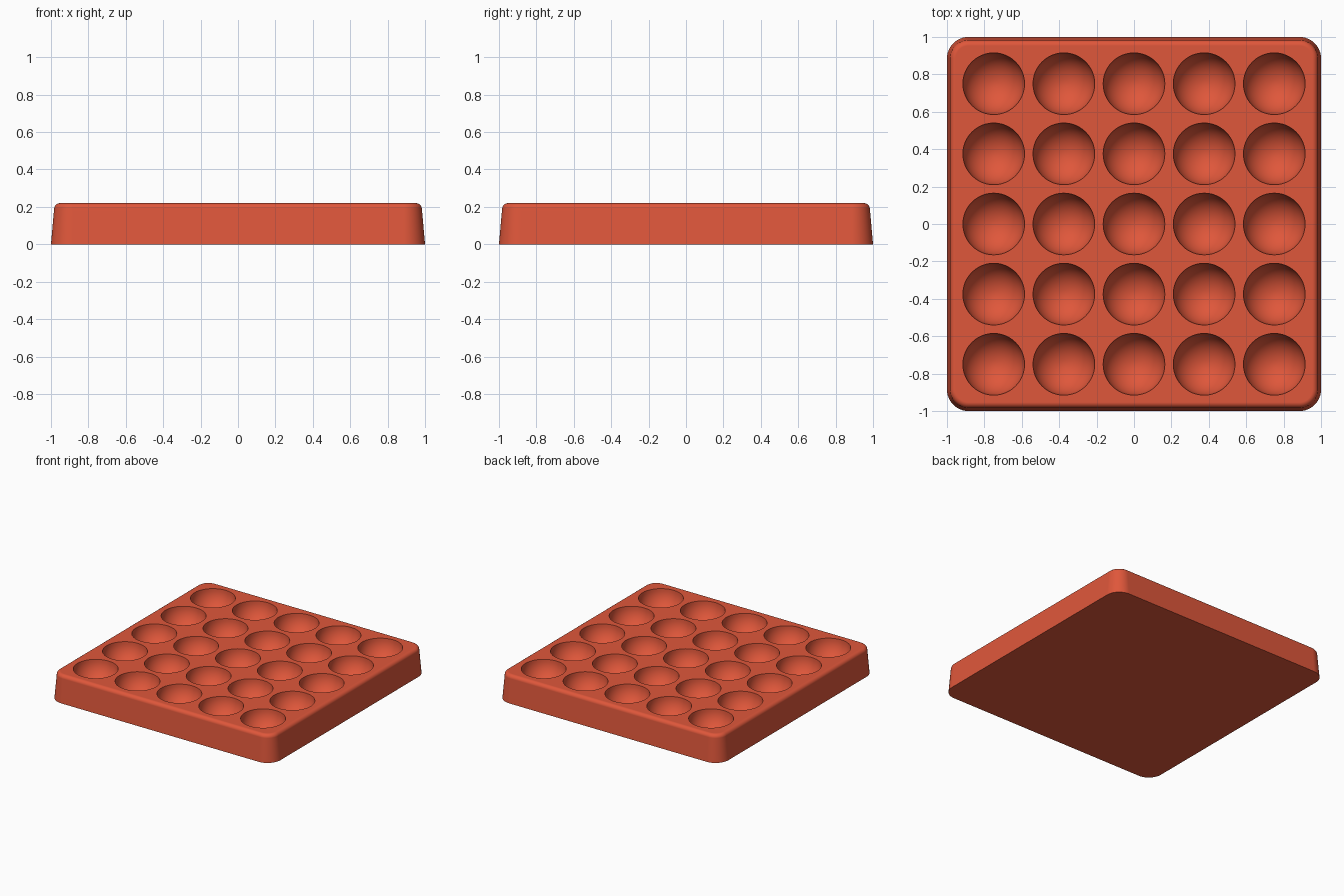
import bpy
import bmesh
import math
from mathutils import Matrix

cube = bpy.data.objects.get("Cube")
if cube:
    bpy.data.objects.remove(cube, do_unlink=True)

HEIGHT = 0.22
FILLET = 0.03
CORNER = 0.885      # centre of each rounded corner
PITCH = 0.375       # spacing of the cups
CUP_RADIUS = 0.165

# Material
terracotta = bpy.data.materials.new("terracotta red")
terracotta.use_nodes = True
colour = (0.74, 0.095, 0.043, 1.0)
terracotta.diffuse_color = colour
terracotta.node_tree.nodes["Principled BSDF"].inputs["Base Color"].default_value = colour


def make_object(name, bm):
    bmesh.ops.recalc_face_normals(bm, faces=bm.faces)
    mesh = bpy.data.meshes.new(name)
    bm.to_mesh(mesh)
    bm.free()
    mesh.materials.append(terracotta)
    obj = bpy.data.objects.new(name, mesh)
    bpy.context.collection.objects.link(obj)
    return obj


def rounded_square(bm, half, z, steps=12):
    radius = half - CORNER
    ring = []
    for corner, (sx, sy) in enumerate([(1, 1), (-1, 1), (-1, -1), (1, -1)]):
        for i in range(steps + 1):
            a = math.pi / 2 * (corner + i / steps)
            ring.append(bm.verts.new((sx * CORNER + radius * math.cos(a),
                                      sy * CORNER + radius * math.sin(a), z)))
    return ring


# Tray body: drafted sides with a rounded top edge
profile = [(1.0, 0.0)]
for i in range(7):
    a = math.radians(5 + 85 * i / 6)
    profile.append((0.953 + FILLET * math.cos(a), HEIGHT - FILLET + FILLET * math.sin(a)))
bm = bmesh.new()
rings = [rounded_square(bm, half, z) for half, z in profile]
for low, high in zip(rings, rings[1:]):
    for i in range(len(low)):
        j = (i + 1) % len(low)
        bm.faces.new((low[i], low[j], high[j], high[i]))
bm.faces.new(rings[0])
bm.faces.new(rings[-1])
tray = make_object("tray", bm)

# Five by five grid of round cups
bm = bmesh.new()
for row in range(-2, 3):
    for col in range(-2, 3):
        bmesh.ops.create_uvsphere(bm, u_segments=48, v_segments=24, radius=CUP_RADIUS,
                                  matrix=Matrix.Translation((col * PITCH, row * PITCH, HEIGHT)))
cutter = make_object("cup_cutter", bm)
cutter.hide_render = True

cut = tray.modifiers.new("cups", "BOOLEAN")
cut.operation = "DIFFERENCE"
cut.solver = "EXACT"
cut.object = cutter

# Apply the cut and shade smooth with crisp rims
bpy.ops.object.select_all(action="DESELECT")
tray.select_set(True)
bpy.context.view_layer.objects.active = tray
bpy.ops.object.modifier_apply(modifier=cut.name)
bpy.data.objects.remove(cutter, do_unlink=True)
bpy.ops.object.shade_smooth_by_angle(angle=math.radians(35))
weighted = tray.modifiers.new("even shading", "WEIGHTED_NORMAL")
weighted.keep_sharp = True
